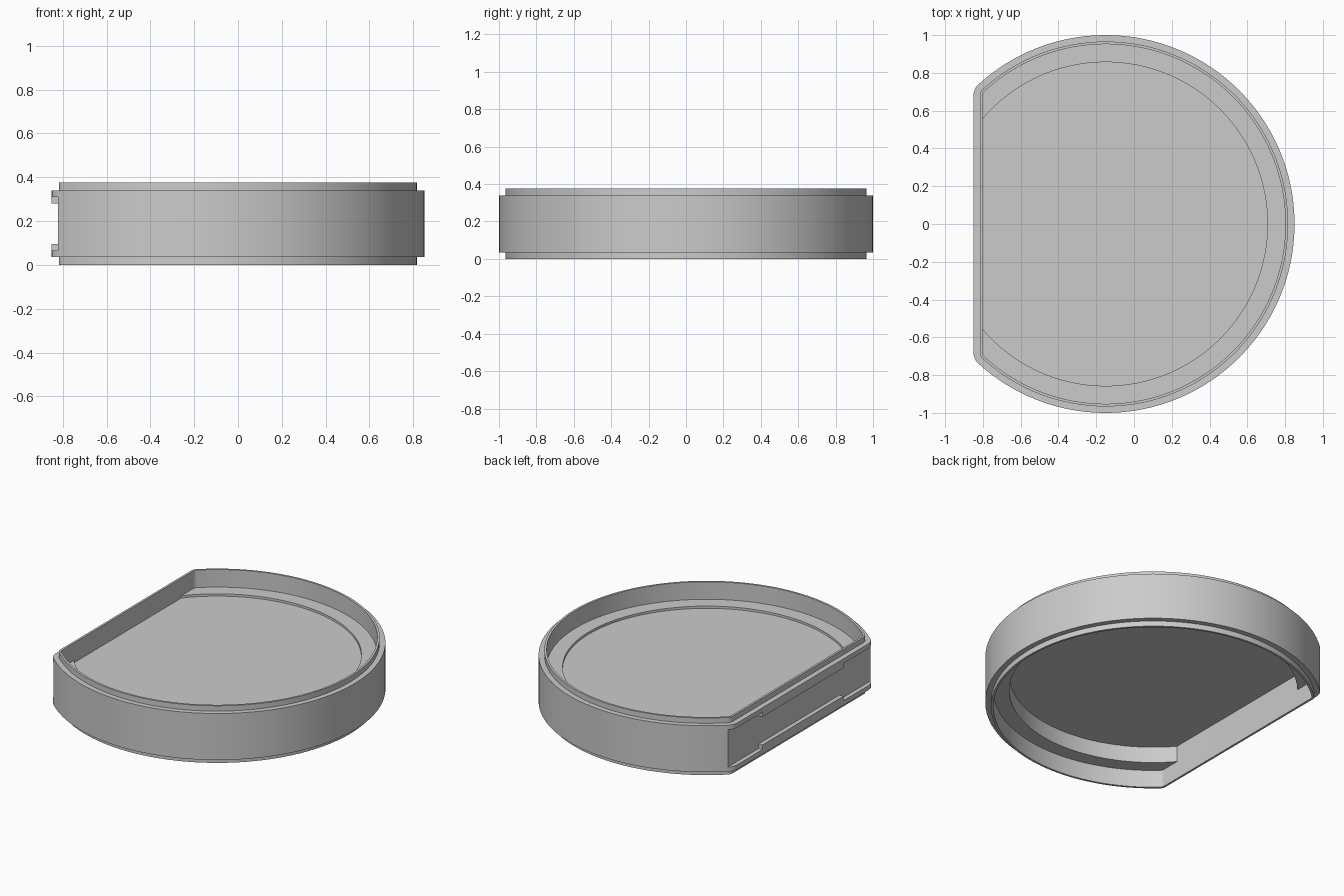
import bpy, bmesh, math

if "Cube" in bpy.data.objects:
    bpy.data.objects.remove(bpy.data.objects["Cube"], do_unlink=True)

CX = -0.15          # centre of the round part
RADIUS = 1.0
FLAT = -0.85        # x of the flat side
FILLET = 0.08
HEIGHT = 0.375

grey = bpy.data.materials.new("Light grey")
grey.use_nodes = True
tone = (0.6, 0.6, 0.6, 1)
grey.diffuse_color = tone
grey.node_tree.nodes["Principled BSDF"].inputs["Base Color"].default_value = tone


def arc(cx, cy, r, a0, a1, n):
    return [(cx + r * math.cos(a0 + (a1 - a0) * i / n),
             cy + r * math.sin(a0 + (a1 - a0) * i / n)) for i in range(n + 1)]


def outline(inset):
    """Round plan with one flat side and filleted corners, moved inwards."""
    fx = FLAT + FILLET
    fy = math.sqrt((RADIUS - FILLET) ** 2 - (fx - CX) ** 2)
    end = math.atan2(fy, fx - CX)
    f = FILLET - inset
    upper = arc(fx, fy, f, end, math.pi, 8)
    lower = [(x, -y) for x, y in reversed(upper)]
    return arc(CX, 0, RADIUS - inset, -end, end, 128)[:-1] + upper + lower[:-1]


def loft(name, loops, closed_section=False):
    """Bridge loops of equal length; cap the ends unless the section is closed."""
    bm = bmesh.new()
    rings = [[bm.verts.new(p) for p in loop] for loop in loops]
    n = len(rings[0])
    pairs = list(zip(rings, rings[1:]))
    if closed_section:
        pairs.append((rings[-1], rings[0]))
    else:
        bm.faces.new(rings[0])
        bm.faces.new(rings[-1])
    for a, b in pairs:
        for i in range(n):
            j = (i + 1) % n
            bm.faces.new((a[i], a[j], b[j], b[i]))
    bmesh.ops.recalc_face_normals(bm, faces=bm.faces[:])
    mesh = bpy.data.meshes.new(name)
    bm.to_mesh(mesh)
    bm.free()
    mesh.materials.append(grey)
    obj = bpy.data.objects.new(name, mesh)
    bpy.context.collection.objects.link(obj)
    return obj


def select(obj):
    bpy.ops.object.select_all(action='DESELECT')
    obj.select_set(True)
    bpy.context.view_layer.objects.active = obj


def smooth(obj):
    select(obj)
    bpy.ops.object.shade_smooth_by_angle(angle=math.radians(25))


# Outer wall with a thin lip above and below
LIP, INNER = 0.034, 0.048
section = [(0, 0.035), (0, 0.34), (LIP, 0.34), (LIP, HEIGHT),
           (INNER, HEIGHT), (INNER, 0), (LIP, 0), (LIP, 0.035)]
wall = loft("outer_wall", [[(x, y, z) for x, y in outline(d)] for d, z in section], True)

# Channel along the flat side, narrower between the two middle tabs
half = [(1, 0.065), (0.42, 0.065), (0.42, 0.095)]
low = half + [(-y, z) for y, z in reversed(half)]
channel = low + [(y, HEIGHT - z) for y, z in reversed(low)]
cutter = loft("channel_cutter", [[(x, y, z) for y, z in channel] for x in (-1, -0.822)])
cutter.hide_render = True
select(wall)
cut = wall.modifiers.new("channel", 'BOOLEAN')
cut.operation = 'DIFFERENCE'
cut.solver = 'EXACT'
cut.object = cutter
bpy.ops.object.modifier_apply(modifier=cut.name)
bpy.data.objects.remove(cutter, do_unlink=True)
smooth(wall)

# Floor plate
floor = loft("floor_plate", [[(x, y, z) for x, y in outline(0.04)] for z in (0.22, 0.245)])
smooth(floor)


# Seat ring around the round part, ending at the flat side
def seat_arc(r):
    end = math.acos((-0.81 - CX) / r)
    return arc(CX, 0, r, -end, end, 128)


inner, outer = seat_arc(0.857), seat_arc(0.97)
sections = [[(*a, 0.115), (*b, 0.115), (*b, 0.26), (*a, 0.26)]
            for a, b in zip(inner, outer)]
seat = loft("seat_ring", sections)
smooth(seat)
